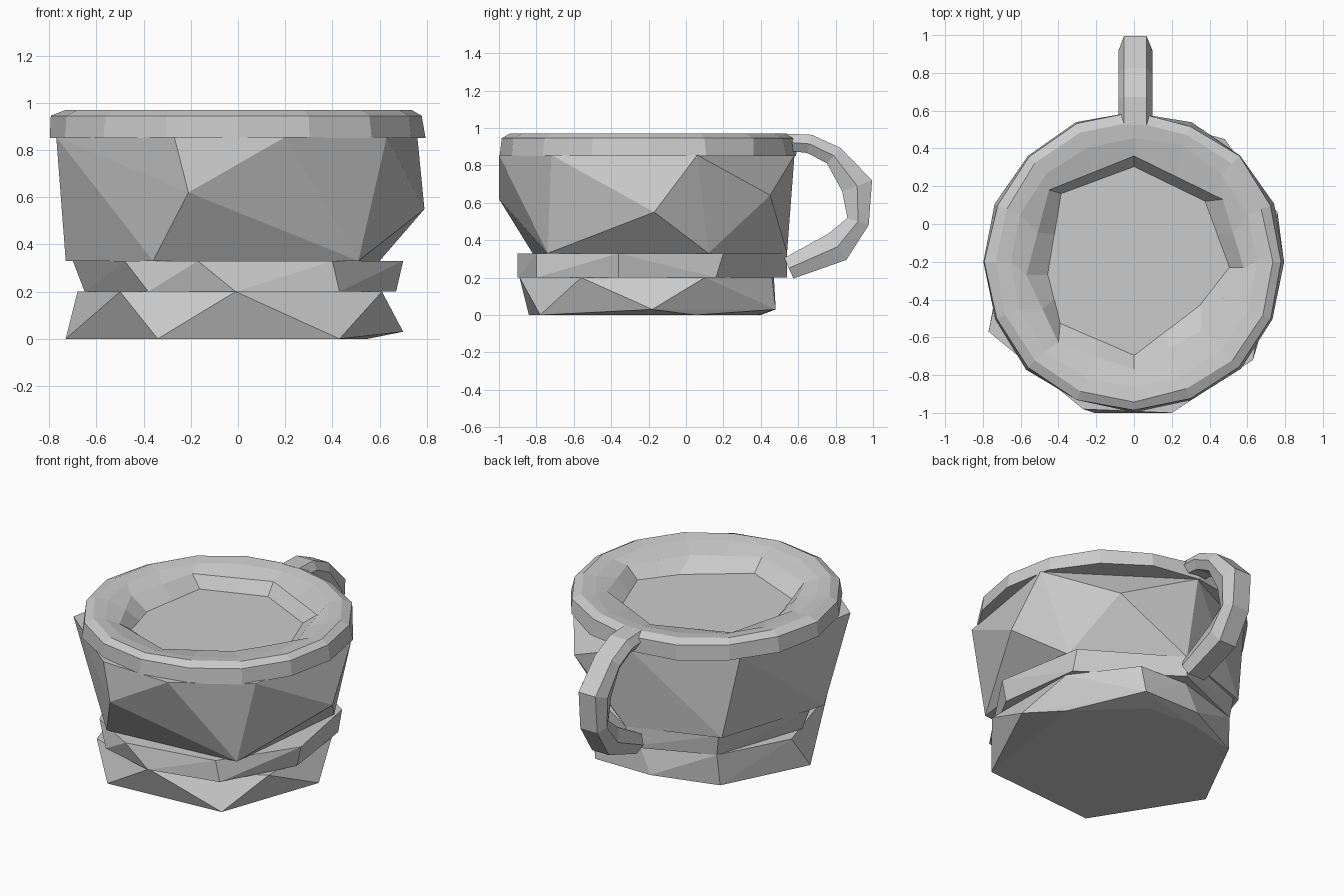
import bpy
import bmesh
from math import sin, cos, pi
from mathutils import Vector
import random

random.seed(4)

default = bpy.data.objects.get("Cube")
if default:
    bpy.data.objects.remove(default)

# One pale grey material for the whole cup
grey = bpy.data.materials.new("pale grey")
grey.use_nodes = True
tone = (0.6, 0.6, 0.6, 1)
grey.diffuse_color = tone
grey.node_tree.nodes["Principled BSDF"].inputs["Base Color"].default_value = tone


def finish(bm, name):
    bmesh.ops.recalc_face_normals(bm, faces=bm.faces)
    mesh = bpy.data.meshes.new(name)
    bm.to_mesh(mesh)
    bm.free()
    mesh.materials.append(grey)
    obj = bpy.data.objects.new(name, mesh)
    bpy.context.scene.collection.objects.link(obj)
    return obj


def faceted_layer(name, low, low_z, high, high_z, extra=()):
    """Rough-cut block: the hull around a lower and an upper outline."""
    bm = bmesh.new()
    for x, y in low:
        bm.verts.new((x, y, low_z))
    for x, y in high:
        bm.verts.new((x, y, high_z))
    for point in extra:
        bm.verts.new(point)
    bmesh.ops.convex_hull(bm, input=bm.verts)
    loose = [v for v in bm.verts if not v.link_faces]
    bmesh.ops.delete(bm, geom=loose, context='VERTS')
    return finish(bm, name)


def bridge(bm, a, b):
    n = len(a)
    for i in range(n):
        j = (i + 1) % n
        bm.faces.new((a[i], a[j], b[j], b[i]))


# Foot of the cup
faceted_layer(
    "foot",
    [(-.34, -.84), (.43, -.78), (.55, .05), (.2, .38), (-.1, .4),
     (-.46, .31), (-.73, -.22)], 0,
    [(-.01, -.89), (.61, -.56), (.6, .1), (.33, .46), (0, .47),
     (-.45, .33), (-.68, -.1), (-.5, -.72)], .2,
    [(.7, -.18, .03), (.31, .48, .03), (-.08, .48, .03)])

# Narrow band above the foot
faceted_layer(
    "band",
    [(-.01, -.9), (.43, -.8), (.67, -.36), (.6, .16), (.05, .54),
     (-.45, .33), (-.65, -.25), (-.38, -.8)], .2,
    [(-.17, -.9), (.4, -.8), (.7, -.36), (.6, .2), (.05, .54),
     (-.47, .34), (-.7, -.25), (-.48, -.72)], .33)

# Large faceted bowl, its flat top is the surface inside the rim
faceted_layer(
    "bowl",
    [(-.36, -.82), (.51, -.74), (.6, .12), (.05, .54),
     (-.5, .35), (-.73, -.36)], .33,
    [(-.27, -.98), (.2, -1), (.63, -.72), (.76, .06), (0, .58),
     (-.59, .29), (-.77, -.57)], .855,
    [(-.21, -1, .62), (.79, -.17, .55), (.48, .45, .64)])

# Rim: round outside, uneven eight-sided opening inside
SIDES = 16
opening = [(0, .3), (-.38, .16), (-.45, -.27), (-.39, -.52),
           (0, -.69), (.35, -.42), (.5, -.23), (.37, .12)]
lip = [(0, .36), (-.45, .18), (-.57, -.27), (-.4, -.63),
       (0, -.77), (.36, -.56), (.58, -.23), (.47, .13)]
bm = bmesh.new()
rings = []
for outline, z in ((opening, .85), (lip, .93)):
    ring = []
    for here, after in zip(outline, outline[1:] + outline[:1]):
        a, b = Vector((*here, z)), Vector((*after, z))
        ring += [bm.verts.new(a), bm.verts.new((a + b) / 2)]
    rings.append(ring)
for radius, z in ((.66, .96), (.735, .97), (.785, .945), (.798, .85)):
    ring = []
    for i in range(SIDES):
        angle = pi / 2 + 2 * pi * i / SIDES
        r = radius + random.uniform(-.01, .01)
        ring.append(bm.verts.new((r * cos(angle), r * sin(angle) - .2, z)))
    rings.append(ring)
for k, ring in enumerate(rings):
    bridge(bm, ring, rings[(k + 1) % len(rings)])
finish(bm, "rim")

# Handle: six-sided tube of uneven thickness swept along a bent path
path = [(.52, .925, .045), (.66, .915, .05), (.79, .852, .055),
        (.915, .69, .085), (.92, .5, .06), (.81, .365, .085), (.55, .25, .06)]
centres = [Vector((.007, y, z)) for y, z, half in path]
section = [(-.09, 0), (-.06, 1), (.06, 1), (.09, 0), (.06, -1), (-.06, -1)]
bm = bmesh.new()
rings = []
for i, (point, stop) in enumerate(zip(centres, path)):
    ahead = centres[min(i + 1, len(path) - 1)] - centres[max(i - 1, 0)]
    out = Vector((1, 0, 0)).cross(ahead.normalized()) * stop[2]
    rings.append([bm.verts.new(point + Vector((x, 0, 0)) + out * t)
                  for x, t in section])
for a, b in zip(rings, rings[1:]):
    bridge(bm, a, b)
bm.faces.new(rings[0])
bm.faces.new(rings[-1])
finish(bm, "handle")
